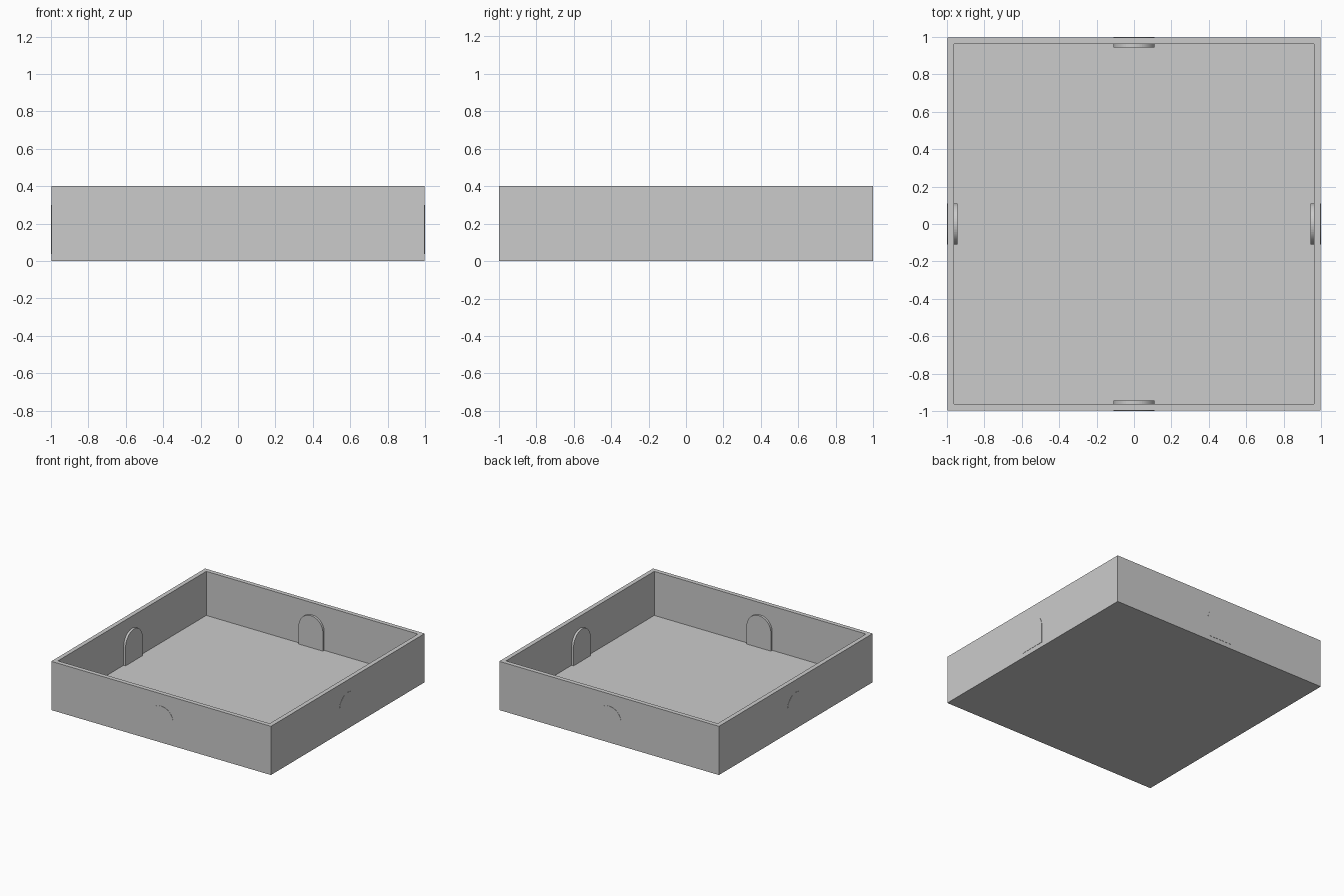
import bpy, bmesh
from math import sin, cos, pi
from mathutils import Matrix

if "Cube" in bpy.data.objects:
    bpy.data.objects.remove(bpy.data.objects["Cube"])

OUTER, INNER, HEIGHT, FLOOR = 0.998, 0.947, 0.4, 0.038


def finish(name, bm):
    bmesh.ops.recalc_face_normals(bm, faces=bm.faces)
    mesh = bpy.data.meshes.new(name)
    bm.to_mesh(mesh)
    bm.free()
    obj = bpy.data.objects.new(name, mesh)
    bpy.context.collection.objects.link(obj)
    return obj


# Open tray: a box whose top is inset for the rim and pushed down to the floor
bm = bmesh.new()
bmesh.ops.create_cube(bm, size=1, matrix=Matrix.Translation((0, 0, HEIGHT / 2))
                      @ Matrix.Diagonal((2 * OUTER, 2 * OUTER, HEIGHT, 1)))
bm.normal_update()
top = max(bm.faces, key=lambda f: f.calc_center_median().z)
bmesh.ops.inset_region(bm, faces=[top], thickness=OUTER - INNER)
well = bmesh.ops.extrude_face_region(bm, geom=[top])["geom"]
for v in well:
    if isinstance(v, bmesh.types.BMVert):
        v.co.z = FLOOR
if top.is_valid:
    bmesh.ops.delete(bm, geom=[top], context='FACES_ONLY')
finish("tray", bm)


# Arched doors: thin panels passing through each wall, barely proud of it
def arched_door(name, angle):
    r, spring, seg = 0.11, 0.19, 24
    outline = [(-r, FLOOR), (r, FLOOR)]
    outline += [(r * cos(pi * i / seg), spring + r * sin(pi * i / seg)) for i in range(seg + 1)]
    bm = bmesh.new()
    face = bm.faces.new([bm.verts.new((x, -1.0, z)) for x, z in outline])
    back = bmesh.ops.extrude_face_region(bm, geom=[face], use_keep_orig=True)["geom"]
    bmesh.ops.translate(bm, vec=(0, 1.003 - OUTER + OUTER - INNER, 0),
                        verts=[v for v in back if isinstance(v, bmesh.types.BMVert)])
    bmesh.ops.rotate(bm, verts=bm.verts, matrix=Matrix.Rotation(angle, 3, 'Z'))
    finish(name, bm)


for i, side in enumerate(("front", "right", "back", "left")):
    arched_door(side + "_arched_door", i * pi / 2)
